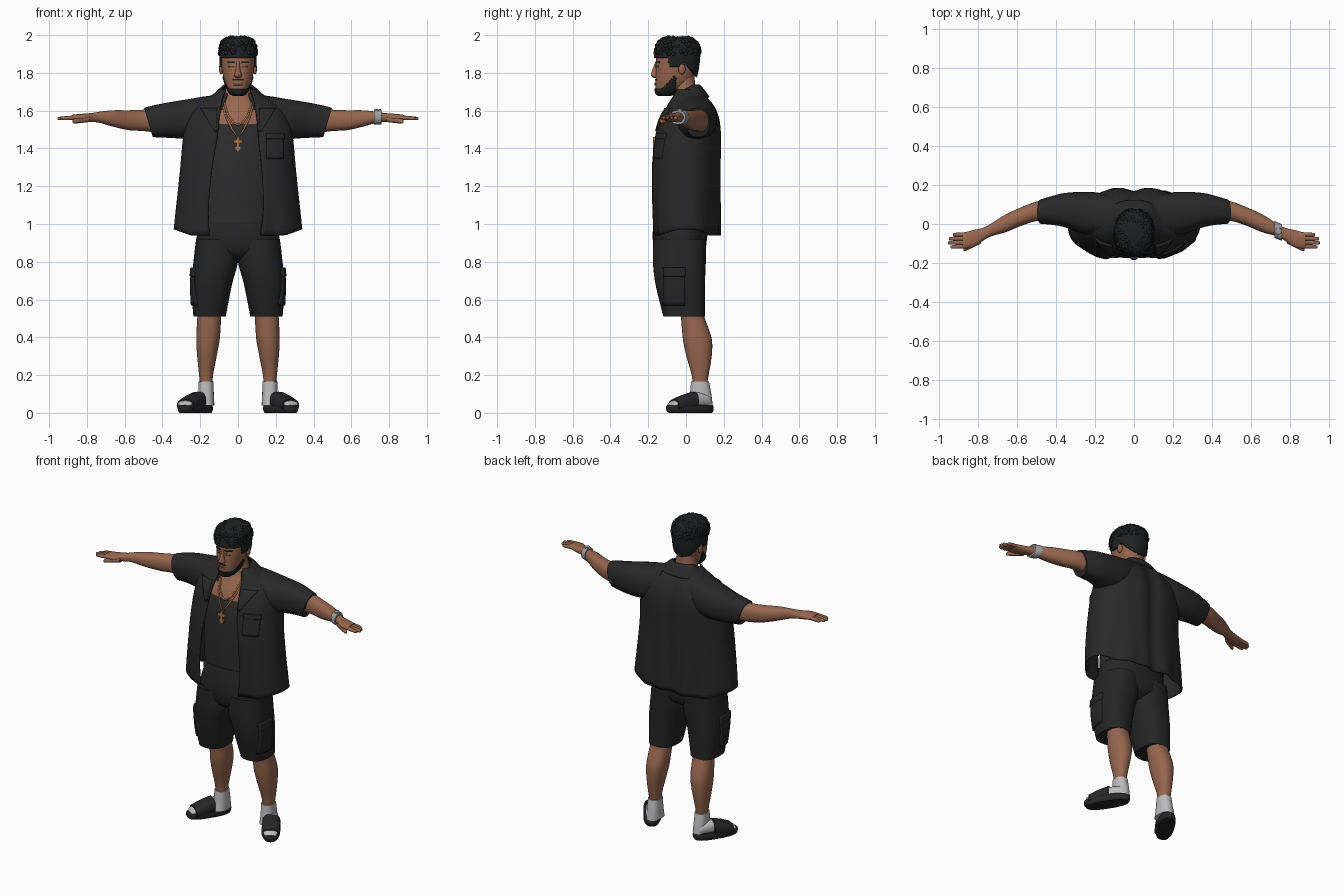
import bpy, bmesh, math, random
from mathutils import Vector, Matrix

random.seed(4)
cube = bpy.data.objects.get("Cube")
if cube:
    bpy.data.objects.remove(cube)


def material(name, r, g, b):
    m = bpy.data.materials.new(name)
    m.use_nodes = True
    m.diffuse_color = (r, g, b, 1)
    m.node_tree.nodes["Principled BSDF"].inputs["Base Color"].default_value = (r, g, b, 1)
    return m


SKIN = material("brown skin", .31, .135, .078)
SHIRT = material("charcoal shirt", .022, .022, .023)
TANK = material("dark grey tank", .026, .026, .026)
SHORTS = material("black shorts", .019, .019, .02)
HAIR = material("black hair", .013, .015, .016)
SOCK = material("white sock", .5, .5, .52)
SLIDE = material("dark rubber", .02, .02, .021)
SILVER = material("silver", .34, .34, .35)
GOLD = material("copper gold", .42, .19, .085)
LIPS = material("lip brown", .22, .085, .06)


def finish(name, bm, mat, mirror=False, thick=0):
    bmesh.ops.recalc_face_normals(bm, faces=bm.faces)
    me = bpy.data.meshes.new(name)
    bm.to_mesh(me)
    bm.free()
    me.materials.append(mat)
    ob = bpy.data.objects.new(name, me)
    bpy.context.collection.objects.link(ob)
    bpy.ops.object.select_all(action='DESELECT')
    ob.select_set(True)
    bpy.context.view_layer.objects.active = ob
    bpy.ops.object.shade_smooth_by_angle(angle=.8)
    if thick:
        s = ob.modifiers.new("thickness", 'SOLIDIFY')
        s.thickness, s.offset = thick, 0
    if mirror:
        ob.modifiers.new("mirror", 'MIRROR')
    return ob


def spline(keys, steps):
    """Smooth in-between rings through the key rings."""
    out = []
    for i in range(len(keys) - 1):
        p = [keys[max(i - 1, 0)], keys[i], keys[i + 1], keys[min(i + 2, len(keys) - 1)]]
        for s in range(steps):
            t = s / steps
            out.append([b + .5 * t * (c - a + t * (2*a - 5*b + 4*c - d + t * (3*(b - c) + d - a)))
                        for a, b, c, d in zip(*p)])
    return out + [list(keys[-1])]


def loft(name, keys, mat, axis='Z', n=2.3, seg=32, steps=4, warp=None, keep=None,
         mirror=False, thick=0):
    """Keys: position, two extents across, two extents along, optional front opening."""
    bm = bmesh.new()
    rings = []
    for t, a0, a1, b0, b1, *gap in spline(keys, steps):
        ra, rb = (a1 - a0) / 2, (b1 - b0) / 2
        g = math.asin((gap[0] / ra) ** (n / 2)) if gap else 0
        ring = []
        for i in range(seg + (1 if gap else 0)):
            th = -math.pi / 2 + g + (2 * math.pi - 2 * g) * i / seg
            c, s = math.cos(th), math.sin(th)
            a = (a0 + a1) / 2 + ra * math.copysign(abs(c) ** (2 / n), c)
            b = (b0 + b1) / 2 + rb * math.copysign(abs(s) ** (2 / n), s)
            p = Vector({'Z': (a, b, t), 'X': (t, a, b), 'Y': (a, t, b)}[axis])
            ring.append(bm.verts.new(warp(p) if warp else p))
        rings.append(ring)
    for lo, hi in zip(rings, rings[1:]):
        for i in range(len(lo) - (1 if gap else 0)):
            j = (i + 1) % len(lo)
            bm.faces.new((lo[i], lo[j], hi[j], hi[i]))
    if not gap:
        bm.faces.new(rings[0])
        bm.faces.new(rings[-1])
    if keep:
        bad = [f for f in bm.faces if not keep(f.calc_center_median())]
        bmesh.ops.delete(bm, geom=bad, context='FACES')
    return finish(name, bm, mat, mirror, thick)


def sym(rows):
    return [(z, -w, w, f, b, *g) for z, w, f, b, *g in rows]


def patch(name, target, across, z, w, h, mat, thick, side=False, mirror=False, taper=0):
    """Plate wrapped on a surface, from the front or from the left side."""
    bm = bmesh.new()
    bmesh.ops.create_grid(bm, x_segments=10, y_segments=8, size=.5)
    for v in bm.verts:
        a = across + w * ((v.co.x + .5) * (1 + taper * v.co.y) - .5)
        b = z + v.co.y * h
        v.co = (.6, a, b) if side else (a, -.6, b)
    ob = finish(name, bm, mat)
    m = ob.modifiers.new("wrap", 'SHRINKWRAP')
    m.target, m.wrap_method = target, 'PROJECT'
    m.use_project_x, m.use_project_y = side, not side
    m.use_positive_direction, m.use_negative_direction = not side, side
    s = ob.modifiers.new("thickness", 'SOLIDIFY')
    s.thickness, s.offset = thick, 0
    if mirror:
        ob.modifiers.new("mirror", 'MIRROR')


# Torso and neck, skin above the tank neckline
torso = loft("torso", sym([
    (.96, .195, -.15, .11), (1.1, .2, -.165, .13), (1.3, .2, -.165, .14), (1.45, .2, -.152, .15),
    (1.55, .185, -.125, .14), (1.62, .14, -.09, .11), (1.67, .085, -.065, .075),
    (1.72, .066, -.062, .052), (1.78, .06, -.07, .045)]), TANK, steps=8)
torso.data.materials.append(SKIN)
for f in torso.data.polygons:
    f.material_index = int(f.center.z > 1.525)
loft("tank_hem", sym([(1.01, .203, -.17, .13), (1.09, .203, -.17, .133)]), TANK)


# Open shirt with a spine crease, a narrower back and an uneven opening
def drape(p):
    low = min(1, max(0, (1.6 - p.z) / .3))
    if p.y > 0:
        p.x *= 1 - .2 * low * (p.y / .18) ** 2
    if p.y > .05:
        p.y -= .022 * math.exp(-(p.x / .045) ** 2)
    if p.y < -.05 and p.z < 1.5:
        p.x -= .05 * (1.5 - p.z) * max(0, 1 - abs(p.x) / .3)
    if p.z < 1.2:
        p.z += .35 * max(0, abs(p.x) - .25) * (1.2 - p.z) / .25
        p.y += .006 * math.sin(p.x * 45) * (1.2 - p.z) / .25
    return p


def tilt(p):
    return p + Vector(((p.z - 1.54) * .3 * max(0, p.x - .2) / .28, 0, 0))


shirt = loft("open_shirt", sym([
    (.94, .337, -.172, .183, .135), (1.1, .322, -.185, .185, .145), (1.3, .302, -.187, .185, .13),
    (1.45, .288, -.168, .187, .11), (1.55, .27, -.142, .178, .1), (1.62, .23, -.105, .152, .09),
    (1.67, .15, -.078, .115, .08), (1.71, .095, -.06, .08, .065)]),
    SHIRT, n=2.4, seg=72, warp=drape, thick=.008)
loft("sleeves", [
    (.1, -.04, .14, 1.53, 1.685), (.18, -.06, .16, 1.46, 1.675), (.26, -.05, .165, 1.45, 1.66),
    (.36, -.015, .158, 1.455, 1.642), (.43, -.003, .14, 1.458, 1.627), (.475, 0, .127, 1.46, 1.615)],
    SHIRT, axis='X', warp=tilt, mirror=True)
loft("collar", sym([
    (1.67, .14, -.1, .12, .085), (1.71, .105, -.075, .092, .066), (1.735, .08, -.06, .068, .055)]),
    SHIRT, warp=lambda p: p - Vector((0, 0, .55 * max(0, .04 - p.y))), thick=.01)
patch("lapels", shirt, .135, 1.55, .05, .12, SHIRT, .016, mirror=True, taper=1.5)
patch("chest_pocket", shirt, .195, 1.41, .09, .13, SHIRT, .014)
patch("pocket_flap", shirt, .195, 1.465, .095, .03, SHIRT, .02)

# Cargo shorts
loft("shorts_waist", sym([
    (.8, .04, -.09, .04), (.84, .16, -.155, .095), (.9, .215, -.174, .108), (.96, .214, -.176, .115),
    (1.02, .2, -.168, .12)]), SHORTS)
shorts = loft("shorts_legs", [
    (.51, .065, .236, -.12, .1), (.6, .048, .243, -.143, .1), (.7, .027, .245, -.165, .101),
    (.8, .0, .236, -.175, .105), (.92, -.004, .222, -.174, .108)], SHORTS, n=2.5, mirror=True)
patch("cargo_pockets", shorts, -.06, .66, .11, .18, SHORTS, .018, side=True, mirror=True)
patch("cargo_flaps", shorts, -.06, .745, .115, .045, SHORTS, .026, side=True, mirror=True)

# Legs and socks
loft("lower_legs", [
    (.14, .135, .2, .035, .11), (.2, .132, .206, .03, .12), (.3, .113, .216, .002, .136),
    (.38, .098, .221, -.015, .138), (.44, .093, .219, -.021, .122), (.5, .09, .216, -.026, .1),
    (.56, .09, .21, -.03, .09)], SKIN, mirror=True)
loft("sock_ankles", [
    (.04, .125, .21, .01, .142), (.1, .128, .21, .02, .134), (.165, .13, .208, .027, .122)],
    SOCK, mirror=True)


# Slides, turned outwards
def turn(p):
    return Matrix.Rotation(math.radians(32), 3, 'Z') @ p + Vector((.226, .021, 0))


loft("slide_soles", [
    (.0, -.047, .047, -.128, .132), (.012, -.053, .053, -.139, .139), (.032, -.054, .054, -.142, .141),
    (.042, -.049, .049, -.135, .135)], SLIDE, n=2.5, warp=turn, mirror=True)
loft("sock_feet", [
    (-.125, -.025, .025, .032, .046), (-.11, -.04, .04, .03, .06), (-.06, -.046, .046, .03, .08),
    (.02, -.04, .04, .03, .108), (.1, -.036, .036, .03, .1), (.125, -.02, .02, .035, .07)],
    SOCK, axis='Y', warp=turn, mirror=True)
loft("slide_straps", [
    (-.1, -.052, .052, .01, .071), (-.04, -.055, .055, .01, .095), (.022, -.053, .053, .01, .112)],
    SLIDE, axis='Y', n=2.8, warp=turn, mirror=True)

# Arms, hands and fingers
loft("arms", [
    (.4, .02, .13, 1.48, 1.61), (.5, .015, .115, 1.492, 1.605), (.58, -.01, .085, 1.497, 1.602),
    (.66, -.043, .048, 1.515, 1.602), (.73, -.062, .004, 1.535, 1.595), (.77, -.083, -.018, 1.54, 1.588),
    (.82, -.118, -.03, 1.542, 1.584), (.865, -.125, -.042, 1.547, 1.58),
    (.88, -.12, -.046, 1.551, 1.577)], SKIN, axis='X', mirror=True)


def digit(name, start, end, r):
    """Tapered finger between two points."""
    s, e = Vector(start), Vector(end)
    rows = []
    for t, k in ((0, 1), (.5, .95), (.9, .8), (1, .4)):
        p = s.lerp(e, t)
        rows.append((p.x, p.y - r * k, p.y + r * k, p.z - r * k, p.z + r * k))
    loft(name, rows, SKIN, axis='X', seg=12, mirror=True)


for i, tip in enumerate((.942, .955, .95, .928)):
    digit("finger_%d" % (i + 1), (.855, -.113 + .02 * i, 1.564),
          (tip, -.118 + .021 * i, 1.558), .0112)
digit("thumbs", (.785, -.085, 1.555), (.875, -.132, 1.543), .015)

# Watch on the left wrist
loft("watch_band", [(.722, -.068, .013, 1.528, 1.603), (.757, -.083, -.004, 1.53, 1.6)],
     SILVER, axis='X', thick=.006)
loft("watch_face", [(1.595, .72, .76, -.056, -.017), (1.608, .724, .756, -.052, -.021)], SILVER)

# Head, hair shell and beard shell share one shape
HEAD = sym([
    (1.685, .026, -.145, -.08), (1.695, .042, -.157, -.05), (1.715, .055, -.161, -.015),
    (1.745, .068, -.162, .025), (1.79, .08, -.161, .048), (1.84, .087, -.159, .058),
    (1.89, .088, -.157, .063), (1.93, .088, -.15, .06), (1.963, .075, -.132, .042),
    (1.98, .04, -.1, .01)])


def swell(k):
    mid = Vector((0, -.047, 1.86))
    return lambda p: mid + (p - mid) * k


def hair_area(p):
    if p.y < -.09:
        return p.z > 1.88
    return p.z > (1.835 if p.y < -.01 else 1.84 - 1.1 * p.y)


def beard_area(p):
    return p.y < -.055 and p.z < 1.718 + 1.0 * max(0, p.y + .125)


head = loft("head", HEAD, SKIN, seg=64, steps=6)
hair = loft("hair", HEAD, HAIR, seg=96, steps=8, warp=swell(1.08), keep=hair_area, thick=.008)
loft("beard", HEAD, HAIR, seg=96, steps=8, warp=swell(1.025), keep=beard_area, thick=.005)
bm = bmesh.new()
spots = [v.co for v in hair.data.vertices if v.co.z > 1.9]
for co in random.sample(spots, 260):
    r = random.uniform(.009, .014)
    bmesh.ops.create_icosphere(bm, subdivisions=1, radius=r,
                               matrix=Matrix.Translation(co - Vector((0, 0, .004))))
finish("hair_curls", bm, HAIR)

# Face
loft("nose", [(1.774, -.014, .014, -.172, -.14), (1.785, -.021, .021, -.185, -.14),
              (1.8, -.016, .016, -.184, -.14), (1.83, -.01, .01, -.173, -.14),
              (1.86, -.009, .009, -.162, -.14)], SKIN, seg=20)
patch("eyebrows", head, .036, 1.857, .042, .008, HAIR, .007, mirror=True)
patch("eyelids", head, .034, 1.836, .028, .014, SKIN, .006, mirror=True)
patch("lash_lines", head, .034, 1.832, .026, .003, HAIR, .008, mirror=True)
patch("moustache", head, 0, 1.763, .056, .007, HAIR, .006)
patch("lips", head, 0, 1.742, .044, .015, LIPS, .009)
bm = bmesh.new()
bmesh.ops.create_uvsphere(bm, u_segments=16, v_segments=10, radius=1, matrix=Matrix.Translation(
    (.09, -.022, 1.822)) @ Matrix.Diagonal((.011, .019, .03, 1)))
finish("ears", bm, SKIN, mirror=True)


# Chains and pendant
def chain(name, half, r):
    cu = bpy.data.curves.new(name, 'CURVE')
    cu.dimensions, cu.bevel_depth, cu.bevel_resolution = '3D', r, 2
    pts = half + [(-x, y, z) for x, y, z in half[-2::-1]]
    sp = cu.splines.new('POLY')
    sp.points.add(len(pts) - 1)
    for q, p in zip(sp.points, pts):
        q.co = (*p, 1)
    cu.materials.append(GOLD)
    bpy.context.collection.objects.link(bpy.data.objects.new(name, cu))


chain("long_chain", [(.08, 0, 1.67), (.078, -.075, 1.62), (.06, -.118, 1.56),
                     (.03, -.147, 1.5), (0, -.16, 1.455)], .005)
chain("short_chain", [(.075, 0, 1.68), (.07, -.07, 1.635), (.055, -.108, 1.58),
                      (.025, -.132, 1.535), (0, -.14, 1.525)], .005)
bm = bmesh.new()
for z, w, h in ((1.42, .018, .08), (1.437, .05, .018), (1.4, .034, .018)):
    bmesh.ops.create_cube(bm, size=1, matrix=Matrix.Translation((0, -.168, z))
                          @ Matrix.Diagonal((w, .012, h, 1)))
finish("pendant", bm, GOLD)
